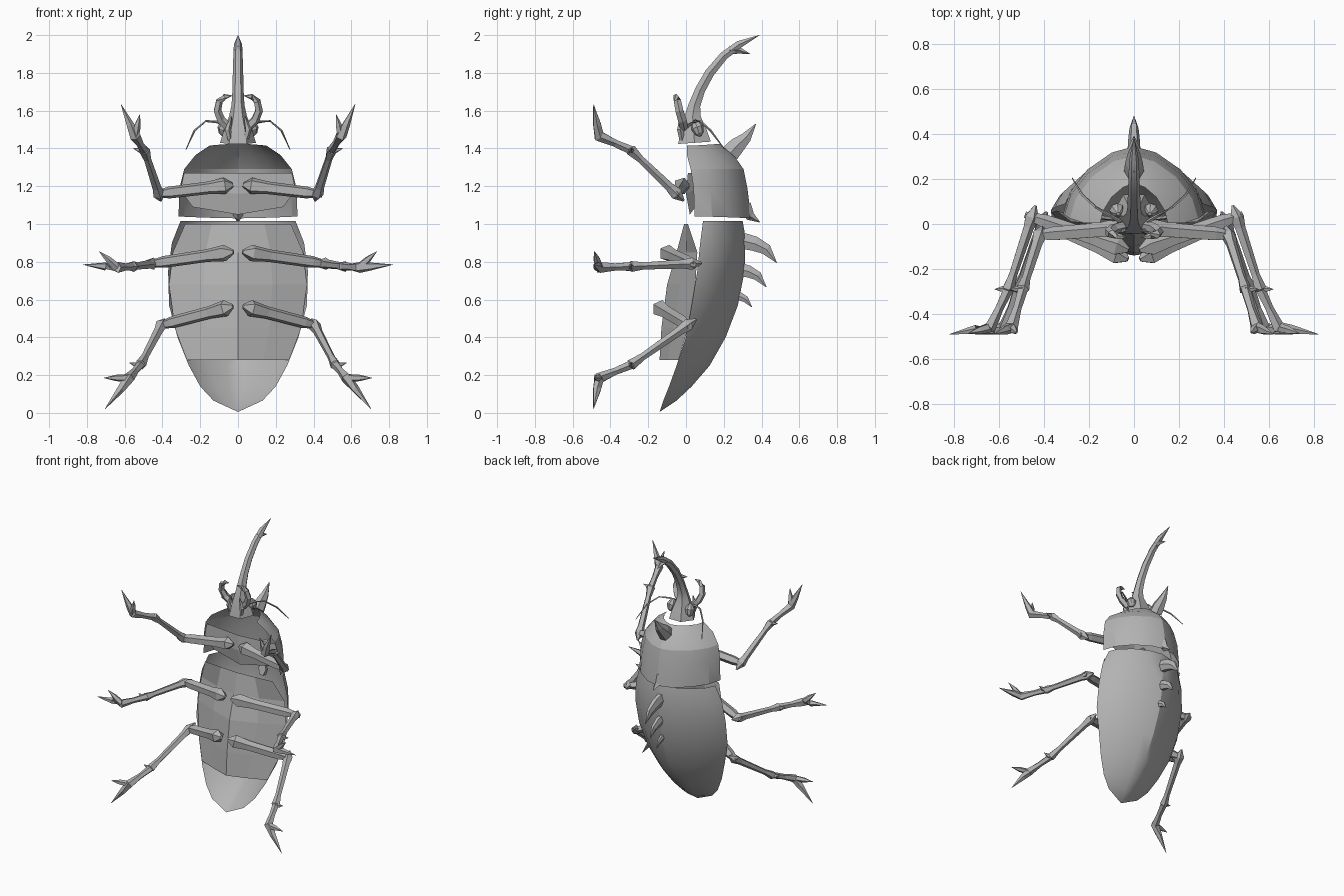
import bpy, bmesh, math
from mathutils import Vector

grey = bpy.data.materials.new("chitin grey")
grey.diffuse_color = (0.45, 0.45, 0.45, 1)


def make(name, bm, smooth=None):
    me = bpy.data.meshes.new(name)
    bm.to_mesh(me)
    bm.free()
    ob = bpy.data.objects.new(name, me)
    bpy.context.collection.objects.link(ob)
    me.materials.append(grey)
    if smooth:
        bpy.ops.object.select_all(action='DESELECT')
        ob.select_set(True)
        bpy.context.view_layer.objects.active = ob
        bpy.ops.object.shade_smooth_by_angle(angle=math.radians(smooth))
    return ob


def sheet(name, rows, smooth=None):
    """Open skin through rows of points."""
    bm = bmesh.new()
    vs = [[bm.verts.new(p) for p in r] for r in rows]
    for a, b in zip(vs, vs[1:]):
        for i in range(len(a) - 1):
            bm.faces.new((a[i], a[i + 1], b[i + 1], b[i]))
    bmesh.ops.remove_doubles(bm, verts=bm.verts, dist=0.0005)
    bmesh.ops.recalc_face_normals(bm, faces=bm.faces)
    return make(name, bm, smooth)


def add_tube(bm, pts, radii, sides=5, flat=1.0):
    """Tapered tube along a path; flat squeezes it across x."""
    pts = [Vector(p) for p in pts]
    rings = []
    for i, p in enumerate(pts):
        d = (pts[min(i + 1, len(pts) - 1)] - pts[max(i - 1, 0)]).normalized()
        ref = Vector((1, 0, 0)) if abs(d.x) < 0.8 else Vector((0, 1, 0))
        u = (ref - d * ref.dot(d)).normalized()
        v = d.cross(u)
        rings.append([bm.verts.new(p + radii[i] * (
            u * flat * math.cos(2 * math.pi * k / sides) +
            v * math.sin(2 * math.pi * k / sides))) for k in range(sides)])
    for a, b in zip(rings, rings[1:]):
        for k in range(sides):
            n = (k + 1) % sides
            bm.faces.new((a[k], a[n], b[n], b[k]))
    bm.faces.new(rings[0][::-1])
    bm.faces.new(rings[-1])


def tube(name, pts, radii, sides=5, flat=1.0, smooth=None):
    bm = bmesh.new()
    add_tube(bm, pts, radii, sides, flat)
    bmesh.ops.recalc_face_normals(bm, faces=bm.faces)
    return make(name, bm, smooth)


def pair(name, tubes, sides=5):
    """Left and right copies of a group of tubes."""
    for side, s in (("right", 1), ("left", -1)):
        bm = bmesh.new()
        for pts, radii in tubes:
            add_tube(bm, [(s * x, y, z) for x, y, z in pts], radii, sides)
        bmesh.ops.recalc_face_normals(bm, faces=bm.faces)
        make(f"{name}_{side}", bm)


def arch(w, ye, yb, z, dz=0.0, e=1.65, n=8):
    """Roof-like arch bulging to the back; lower e gives a sharper ridge."""
    out = []
    for i in range(n + 1):
        a = math.pi * i / n
        c, s = math.cos(a), max(math.sin(a), 0.0)
        out.append((math.copysign(w * abs(c) ** (2 / e), c),
                    ye + (yb - ye) * s ** (2 / e), z + dz * s ** 2))
    return out


# Wing shell: half width, edge y, back y, height, crown shift, ridge sharpness
sheet("wing_shell", [arch(*r) for r in (
    (0.305, 0.09, 0.30, 1.015, 0.0, 1.6), (0.35, 0.075, 0.315, 0.90, 0.03, 1.5),
    (0.37, 0.06, 0.31, 0.75, 0.0, 1.42), (0.365, 0.03, 0.275, 0.57, 0.0, 1.35),
    (0.32, 0.0, 0.21, 0.40, 0.0, 1.3), (0.26, -0.05, 0.125, 0.25, 0.0, 1.3),
    (0.20, -0.09, 0.03, 0.14, 0.0, 1.3), (0.13, -0.12, -0.05, 0.065, 0.0, 1.3),
    (0.0, -0.14, -0.14, 0.005))], 28)

# Belly plate with a centre keel
sheet("belly", [[(-w, ye, z), (-w * 0.5, ye * 0.45 + yc * 0.55, z), (0, yc, z),
                 (w * 0.5, ye * 0.45 + yc * 0.55, z), (w, ye, z)]
                for z, w, ye, yc in (
    (1.00, 0.28, 0.01, -0.01), (0.85, 0.345, 0.06, -0.05),
    (0.68, 0.365, 0.05, -0.10), (0.45, 0.335, 0.012, -0.13),
    (0.28, 0.27, -0.04, -0.14))])

# Thorax hood and chest plate
sheet("thorax_hood", [arch(*r) for r in (
    (0.15, 0.005, 0.18, 1.415, 0.01), (0.225, 0.005, 0.26, 1.365, -0.01),
    (0.285, 0.025, 0.305, 1.29), (0.31, 0.04, 0.325, 1.19),
    (0.315, 0.045, 0.345, 1.04, -0.01))], 20)
sheet("chest_plate", [[(-w, ye, z), (0, yc, z - d), (w, ye, z)]
                      for z, w, ye, yc, d in (
    (1.27, 0.285, 0.04, 0.01, 0.0), (1.18, 0.305, 0.045, 0.0, 0.02),
    (1.09, 0.24, 0.05, 0.02, 0.04))])
tube("hood_tail", [(0, 0.31, 1.10), (0, 0.34, 1.04), (0, 0.39, 1.01)],
     [0.035, 0.025, 0.002], 4)

# Thorax horn
tube("thorax_horn", [(0, 0.235, 1.375), (0, 0.27, 1.415), (0, 0.32, 1.46),
                     (0, 0.37, 1.53)], [0.055, 0.05, 0.032, 0.002], 6, 0.8)

# Back thorns
for i, (y, z, s) in enumerate(((0.285, 0.915, 1.0), (0.265, 0.765, 0.82),
                               (0.235, 0.63, 0.58))):
    tube(f"back_thorn_{i + 1}",
         [(0, y, z), (0, y + 0.08 * s, z - 0.02 * s),
          (0, y + 0.14 * s, z - 0.05 * s), (0, y + 0.195 * s, z - 0.12 * s)],
         [0.05 * s, 0.045 * s, 0.034 * s, 0.002], 6, 0.6)

# Head flowing into the long horn, with a lower prong
tube("head_and_horn", [(0, 0.045, 1.43), (0, 0.04, 1.50), (0, 0.035, 1.57),
                       (0, 0.045, 1.63), (0, 0.075, 1.71), (0, 0.125, 1.80),
                       (0, 0.20, 1.89), (0, 0.28, 1.95), (0, 0.39, 2.0)],
     [0.10, 0.078, 0.05, 0.036, 0.031, 0.029, 0.026, 0.023, 0.001], 6, 0.95, 30)
tube("horn_prong", [(0, 0.23, 1.92), (0, 0.28, 1.92), (0, 0.34, 1.90)],
     [0.024, 0.018, 0.001], 4)

# Eyes, jaws, feelers
pair("eye", [([(0.07, 0.045, 1.55), (0.072, 0.052, 1.53), (0.075, 0.06, 1.51),
               (0.078, 0.07, 1.48), (0.08, 0.075, 1.465)],
              [0.008, 0.026, 0.034, 0.024, 0.006])], 8)
pair("jaw", [([(0.05, -0.01, 1.51), (0.09, -0.02, 1.55), (0.11, -0.035, 1.60),
               (0.10, -0.045, 1.65), (0.07, -0.055, 1.675),
               (0.03, -0.06, 1.68)],
              [0.024, 0.024, 0.022, 0.02, 0.015, 0.001]),
             ([(0.04, -0.02, 1.44), (0.055, -0.03, 1.50), (0.035, -0.03, 1.57)],
              [0.014, 0.018, 0.004])])
pair("feeler", [([(0.06, 0.01, 1.52), (0.11, 0.04, 1.54), (0.17, 0.075, 1.545),
                  (0.23, 0.13, 1.495), (0.275, 0.205, 1.395)],
                 [0.009, 0.007, 0.006, 0.006, 0.002])], 4)


# Legs: hip, knee, ankle, foot, claw tip, second claw tip
def leg(name, hip, knee, ankle, foot, tip, claw):
    h, k, a, f, t, c = (Vector(p) for p in (hip, knee, ankle, foot, tip, claw))
    th, sh = k - h, a - k
    spur = k - sh.normalized() * 0.055
    pair(name, [
        ([h - th * 0.05, h + th * 0.07, h + th * 0.3, h + th * 0.85,
          k + th * 0.07], [0.012, 0.046, 0.035, 0.033, 0.016]),
        ([spur, k, k + sh * 0.15, k + sh * 0.8, a, a + sh * 0.05],
         [0.006, 0.034, 0.025, 0.02, 0.03, 0.012]),
        ([a, a + Vector((0.025, 0, 0)), a + Vector((0.06, 0.0, 0.01))],
         [0.024, 0.014, 0.001]),
        ([a, a.lerp(f, 0.5), f, f.lerp(t, 0.35), t],
         [0.024, 0.02, 0.03, 0.022, 0.001]),
        ([f, f.lerp(c, 0.5), c], [0.022, 0.018, 0.001]),
    ])


leg("front_leg", (0.045, -0.02, 1.205), (0.42, -0.05, 1.16),
    (0.495, -0.29, 1.39), (0.545, -0.46, 1.465), (0.62, -0.49, 1.635),
    (0.52, -0.485, 1.58))
leg("middle_leg", (0.045, -0.11, 0.85), (0.455, 0.03, 0.79),
    (0.56, -0.29, 0.775), (0.64, -0.46, 0.77), (0.82, -0.49, 0.785),
    (0.735, -0.485, 0.855))
leg("hind_leg", (0.045, -0.15, 0.56), (0.405, 0.01, 0.465),
    (0.515, -0.29, 0.255), (0.575, -0.46, 0.185), (0.705, -0.49, 0.02),
    (0.71, -0.485, 0.185))
